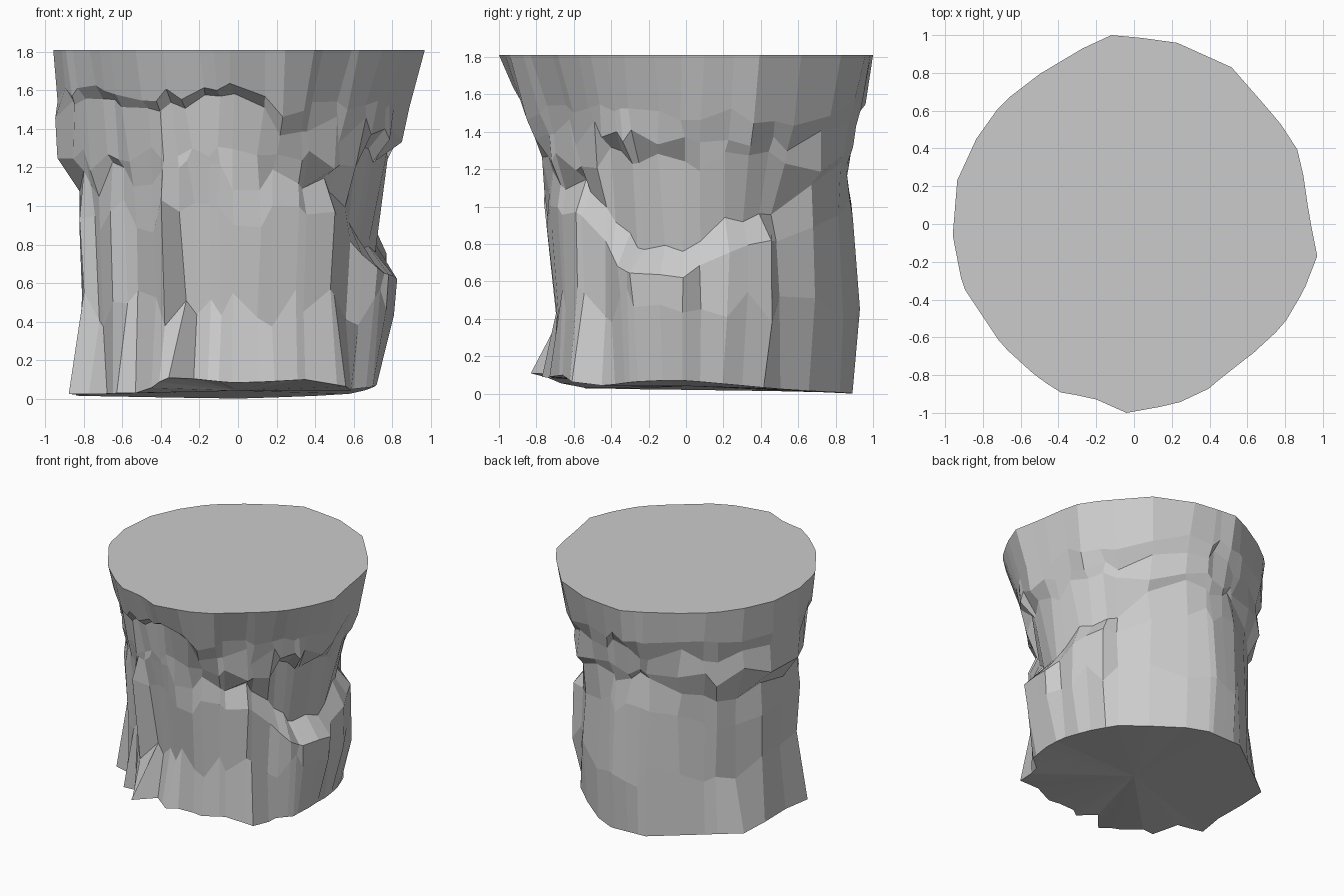
import bpy, bmesh, random
from math import atan2, cos, sin, degrees, radians, tau, pi

if "Cube" in bpy.data.objects:
    bpy.data.objects.remove(bpy.data.objects["Cube"])

random.seed(4)

# Cross-section outlines, bottom to top (x, y)
FOOT = [(.72, -.13), (.71, .1), (.66, .3), (.58, .5), (.43, .64), (.2, .82), (.04, .89), (-.26, .88),
        (-.6, .62), (-.86, .42), (-.84, .2), (-.84, -.05), (-.88, -.28), (-.68, -.32),
        (-.63, -.54), (-.5, -.53), (-.45, -.67), (-.36, -.83), (-.23, -.68), (-.1, -.77), (0, -.69),
        (.19, -.73), (.35, -.66), (.56, -.61), (.6, -.38), (.7, -.3)]
MID = [(.81, -.02), (.75, .08), (.77, .22), (.68, .46), (.57, .5), (.43, .69), (.2, .84), (0, .93),
       (-.2, .9), (-.45, .72), (-.63, .53), (-.7, .38), (-.81, .2), (-.79, -.05), (-.8, -.25), (-.72, -.28),
       (-.65, -.45), (-.52, -.52), (-.38, -.69), (-.31, -.61), (-.14, -.65), (.1, -.69), (.3, -.66),
       (.48, -.58), (.56, -.43), (.71, -.35), (.77, -.28)]
NECK = [(.72, 0), (.68, .25), (.53, .46), (.46, .65), (.25, .82), (-.05, .87), (-.4, .75), (-.66, .5),
        (-.84, .1), (-.8, -.25), (-.6, -.51), (-.35, -.73), (0, -.76), (.3, -.68), (.56, -.42)]
SHOULDER = [(.79, -.1), (.77, .25), (.63, .48), (.58, .62), (.4, .8), (0, .9), (-.4, .8), (-.72, .58),
            (-.9, .25), (-.98, .06), (-.9, -.2), (-.68, -.5), (-.4, -.72), (0, -.78), (.35, -.73), (.6, -.48)]
RIM = [(.97, -.17), (.93, .03), (.88, .37), (.77, .54), (.49, .86), (.2, .97), (-.12, 1), (-.4, .87),
       (-.7, .64), (-.9, .36), (-.95, .18), (-.965, 0), (-.95, -.17), (-.9, -.34), (-.7, -.64), (-.55, -.78),
       (-.4, -.89), (-.22, -.92), (-.04, -1), (.13, -.97), (.34, -.92), (.49, -.79), (.69, -.64),
       (.8, -.52), (.9, -.35)]

# Values around the trunk (angle in degrees, value)
BASE_Z = [(0, .07), (45, .02), (90, .0), (180, .02), (232, .03), (245, .11), (270, .08), (300, .1), (320, .04), (345, .07)]
LEDGE_Z = [(0, .68), (12, .8), (30, .85), (45, .86), (60, 1.0), (90, 1.02), (120, .9), (150, .8), (180, .85),
           (210, 1.0), (240, .98), (270, .98), (300, 1.1), (315, .98), (335, .7)]
LEDGE_GAP = [(0, .15), (40, .15), (60, .25), (180, .2), (270, .2), (300, .14)]
LEDGE_R = [(0, 1.02), (45, .98), (90, .96), (180, 1.03), (230, 1.03), (243, 1.1), (270, 1.1), (300, 1.03)]
CROWN_Z = [(0, 1.5), (40, 1.45), (60, 1.5), (90, 1.54), (150, 1.55), (200, 1.6), (225, 1.57), (245, 1.56),
           (270, 1.6), (285, 1.5), (320, 1.5)]
CROWN_R = [(0, .92), (60, .92), (90, .965), (180, .985), (225, .95), (270, .92), (300, .89), (330, .9)]
UNDER_R = [(0, .89), (40, .87), (60, .88), (90, .92), (150, .95), (180, .99), (225, .9), (260, .85), (290, .85), (330, .88)]
UNDER_GAP = [(0, .14), (60, .12), (120, .14), (180, .12), (210, .06), (275, .05), (300, .12)]


def angle(p):
    return atan2(p[1], p[0]) % tau


def radius(poly, a):
    """Distance from the axis to the outline in direction a."""
    pts = sorted(poly, key=angle)
    for i, q in enumerate(pts):
        p = pts[i - 1]
        if (a - angle(p)) % tau <= (angle(q) - angle(p)) % tau + 1e-9:
            ex, ey = q[0] - p[0], q[1] - p[1]
            return (p[0] * ey - p[1] * ex) / (cos(a) * ey - sin(a) * ex)
    return .85


def around(table, a):
    """Linear value lookup around the full circle."""
    d = degrees(a) % 360
    t = table + [(360, table[0][1])]
    for (d0, v0), (d1, v1) in zip(t, t[1:]):
        if d0 <= d <= d1:
            return v0 + (v1 - v0) * (d - d0) / (d1 - d0)
    return table[0][1]


# Columns follow the corners of the fluted sections and the rim's extremes
columns = []
for a in map(angle, [RIM[0], RIM[6], RIM[18]] + MID + FOOT):
    if all(abs((a - c + pi) % tau - pi) > radians(2.5) for c in columns):
        columns.append(a)
columns.sort()

# Trunk: one chain of points per column, joined into flat facets
bm = bmesh.new()
chains = []
j = random.uniform
for i, a in enumerate(columns):
    side = abs((a + pi) % tau - pi) < radians(55)
    jag = .03 if side else .1
    ledge = around(LEDGE_Z, a) + j(-jag, jag)
    crown = around(CROWN_Z, a) + j(-.04, .05)
    under = crown - around(UNDER_GAP, a) * j(.5, 1.4)
    neck = ledge + around(LEDGE_GAP, a) * j(.5, 1.1)
    shoulder = min(max(1.24 + j(-.06, .08), neck + .04), under - .05)
    rim = radius(RIM, a)
    levels = [
        (radius(FOOT, a), around(BASE_Z, a)),
        (radius(MID, a), .47 + j(-.1, .1)),
        (radius(MID, a) * around(LEDGE_R, a), ledge - .04),
        (radius(NECK, a), neck),
        (radius(SHOULDER, a) - j(-.01, .02), shoulder),
        (rim * around(UNDER_R, a) - j(-.01, .02), under),
        (rim * around(CROWN_R, a) + j(-.01, .01), crown),
        (rim, 1.81)]
    chain = []
    for k, (r, z) in enumerate(levels):
        b = a + (j(-.02, .02) if 1 < k < 7 else 0)
        chain.append(bm.verts.new((r * cos(b), r * sin(b), z)))
    chains.append(chain)

for i, left in enumerate(chains):
    right = chains[(i + 1) % len(chains)]
    for k in range(len(left) - 1):
        bm.faces.new((left[k], right[k], right[k + 1], left[k + 1]))

# Flat top and slightly sunken underside
bm.faces.new([c[-1] for c in chains])
hub = bm.verts.new((0, 0, .04))
for i, c in enumerate(chains):
    bm.faces.new((chains[(i + 1) % len(chains)][0], c[0], hub))
bmesh.ops.recalc_face_normals(bm, faces=bm.faces)

mesh = bpy.data.meshes.new("rock_stump")
bm.to_mesh(mesh)
bm.free()
bpy.context.collection.objects.link(bpy.data.objects.new("rock_stump", mesh))
